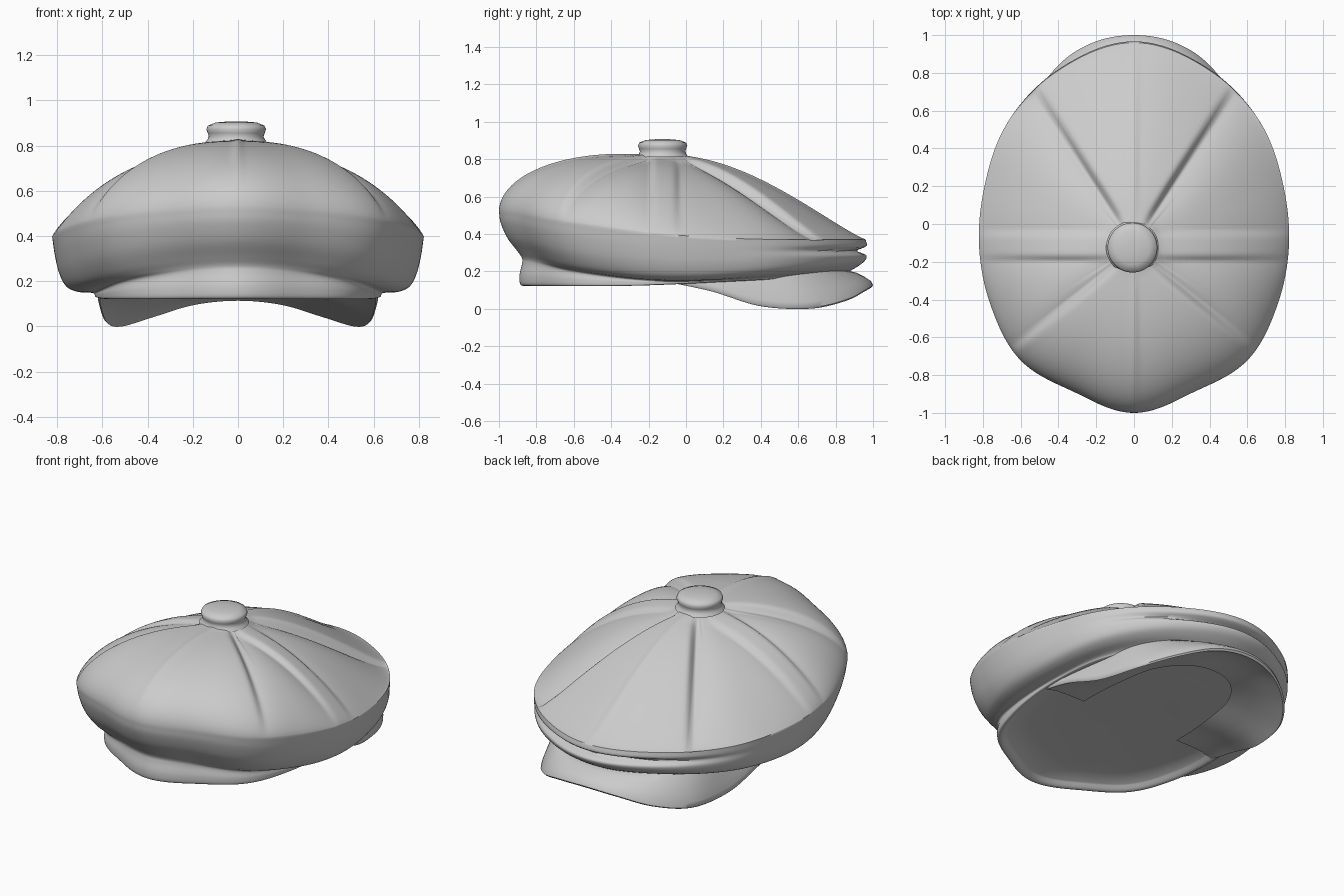
import bpy, bmesh, math
from mathutils import Vector

cube = bpy.data.objects.get("Cube")
if cube:
    bpy.data.objects.remove(cube)

cloth = bpy.data.materials.new("grey_cloth")
cloth.use_nodes = True
GREY = (0.6, 0.6, 0.6, 1)
cloth.diffuse_color = GREY
cloth.node_tree.nodes["Principled BSDF"].inputs["Base Color"].default_value = GREY

CY, TOP, STEPS = -0.12, 0.83, 288      # crown centre in y, crown peak, angular steps


def loft(name, rings):
    """Skin a list of closed rings and cap both ends."""
    bm = bmesh.new()
    vs = [[bm.verts.new(p) for p in ring] for ring in rings]
    n = len(rings[0])
    for a, b in zip(vs, vs[1:]):
        for i in range(n):
            j = (i + 1) % n
            bm.faces.new((a[i], a[j], b[j], b[i]))
    bm.faces.new(vs[0])
    bm.faces.new(vs[-1])
    bmesh.ops.recalc_face_normals(bm, faces=bm.faces)
    mesh = bpy.data.meshes.new(name)
    bm.to_mesh(mesh)
    bm.free()
    mesh.materials.append(cloth)
    ob = bpy.data.objects.new(name, mesh)
    bpy.context.collection.objects.link(ob)
    bpy.ops.object.select_all(action='DESELECT')
    bpy.context.view_layer.objects.active = ob
    ob.select_set(True)
    bpy.ops.object.shade_smooth_by_angle(angle=math.radians(60))


def catmull(pts, t):
    """Smooth curve through all but the first and last points, t from 0 to 1."""
    n = len(pts) - 3
    i = min(int(t * n), n - 1)
    f = t * n - i
    a, b, c, d = pts[i:i + 4]
    return b + (c - a) * (f / 2) + (a * 2 - b * 5 + c * 4 - d) * (f * f / 2) \
        + (b * 3 - a - c * 3 + d) * (f ** 3 / 2)


def blend(back, side, front, phi):
    """Value around the cap from its back, side and front values."""
    c = math.cos(phi)
    return side + (front - back) / 2 * c + ((front + back) / 2 - side) * c * c


# Plan outline: radius from the crown centre, front to back
RADII = [1.08, 1.018, 0.94, 0.855, 0.82, 0.82, 0.85, 0.832, 0.88]
RADII = [RADII[1]] + RADII + [RADII[-2]]


def outline(phi):
    return catmull(RADII, abs(phi) / math.pi)


# Seam folds: (angle in degrees, sideways offset, depth, soft side)
SEAMS = [(33, 0, 0.055, -1), (90, 0.09, 0.02, 1), (90, -0.08, 0.025, -1), (129, 0, 0.04, 1)]


def fold(phi, r, s):
    x, y = r * math.sin(abs(phi)), r * math.cos(phi)
    window = max(0, math.sin(math.pi * min(1, max(0, (s - 0.12) / 0.88)))) ** 0.5
    z = 0
    for deg, off, depth, soft in SEAMS:
        a = math.radians(deg)
        if x * math.sin(a) + y * math.cos(a) <= 0:
            continue
        d = (y * math.sin(a) - x * math.cos(a) - off) * soft
        z -= depth * (math.exp(-d / 0.1) if d > 0 else math.exp(-(d / 0.025) ** 2))
    z += 0.01 * math.exp(-(x / 0.02) ** 2)      # raised centre seam
    return z * window


def crown_z(phi, s):
    rim = blend(0.52, 0.40, 0.37, phi)
    p, q = blend(2.6, 1.8, 1.8, phi), blend(0.5, 0.84, 1.25, phi)
    return rim + (TOP - rim) * (1 - s ** p) ** q


def point(phi, r, z):
    return (r * math.sin(phi), CY + r * math.cos(phi), z)


angles = [-math.pi + 2 * math.pi * i / STEPS for i in range(STEPS)]
rings = []

# Crown top, from the button out to the rim
N = 40
for k in range(1, N):
    s = math.sin(math.pi / 2 * k / N)
    rings.append([point(a, s * outline(a), crown_z(a, s) + fold(a, s * outline(a), s))
                  for a in angles])

# Rim, underside, head band and shallow lining: (scale, height) at back, side and front
UNDER = [
    ((1, .52), (1, .40), (1, .37)),
    ((.99, .46), (.985, .32), (1.01, .33)),
    ((.95, .38), (.96, .24), (1.01, .29)),
    ((.89, .31), (.92, .18), (.995, .255)),
    ((.86, .27), (.86, .155), (.96, .225)),
    ((.86, .24), (.78, .15), (.92, .20)),
    ((.875, .18), (.77, .14), (.90, .185)),
    ((.87, .13), (.765, .13), (.89, .175)),
    ((.84, .125), (.74, .13), (.86, .17)),
    ((.80, .15), (.70, .15), (.80, .175)),
]
for j in range(5 * (len(UNDER) - 1) + 1):
    t = j / (5 * (len(UNDER) - 1))
    key = []
    for side in range(3):
        pts = [Vector(row[side]) for row in UNDER]
        key.append(catmull([pts[0] * 2 - pts[1]] + pts + [pts[-1] * 2 - pts[-2]], t))
    ring = []
    for a in angles:
        scale, z = (blend(*[k[i] for k in key], a) for i in (0, 1))
        # Tuck between the front flap and the fold below it
        tuck = 0.055 * max(0, math.cos(a)) ** 6 * math.exp(-((z - 0.31) / 0.016) ** 2)
        ring.append(point(a, outline(a) * (scale - tuck), z))
    rings.append(ring)
for s, z in ((0.6, 0.165), (0.35, 0.17), (0.1, 0.175)):
    rings.append([point(a, s * outline(a), z) for a in angles])
loft("crown_and_band", rings)

# Button on top
PROFILE = [(.14, .81), (.128, .825), (.121, .84), (.126, .855), (.132, .872),
           (.125, .888), (.09, .902), (.03, .907)]
loft("top_button", [[(-0.008 + r * math.cos(a), -0.125 + r * math.sin(a), z)
                     for a in angles[::6]] for r, z in PROFILE])

# Visor: curved edge swept from one temple round to the other
EDGE = [Vector(p) for p in ((0, 1, .125), (.2, .967, .105), (.38, .86, .05), (.52, .67, .008),
                            (.585, .4, .022), (.615, .15, .10), (.62, -.05, .145))]
EDGE = [Vector((-EDGE[1].x, EDGE[1].y, EDGE[1].z))] + EDGE + [EDGE[-1] * 2 - EDGE[-2]]
UPPER = [(0, .015), (.35, .026), (.7, .024), (.93, .017), (1, 0)]
LOWER = [(.03, -.012), (.1, -.006), (.3, .006), (.6, .006), (1, 0)]
sections = []
for i in range(-40, 41):
    tip = catmull(EDGE, abs(i) / 40)
    if i < 0:
        tip.x = -tip.x
    root = Vector((tip.x * 0.93, tip.y * 0.86, 0.19))
    # The lining side runs far inward and meets the lining inside the band
    inner = Vector((tip.x * 0.55, tip.y * 0.7, 0.15))
    section = [root.lerp(tip, t) + Vector((0, 0, h)) for t, h in UPPER]
    section += [tip.lerp(inner, t) + Vector((0, 0, h)) for t, h in LOWER]
    sections.append(section)
loft("visor", sections)
